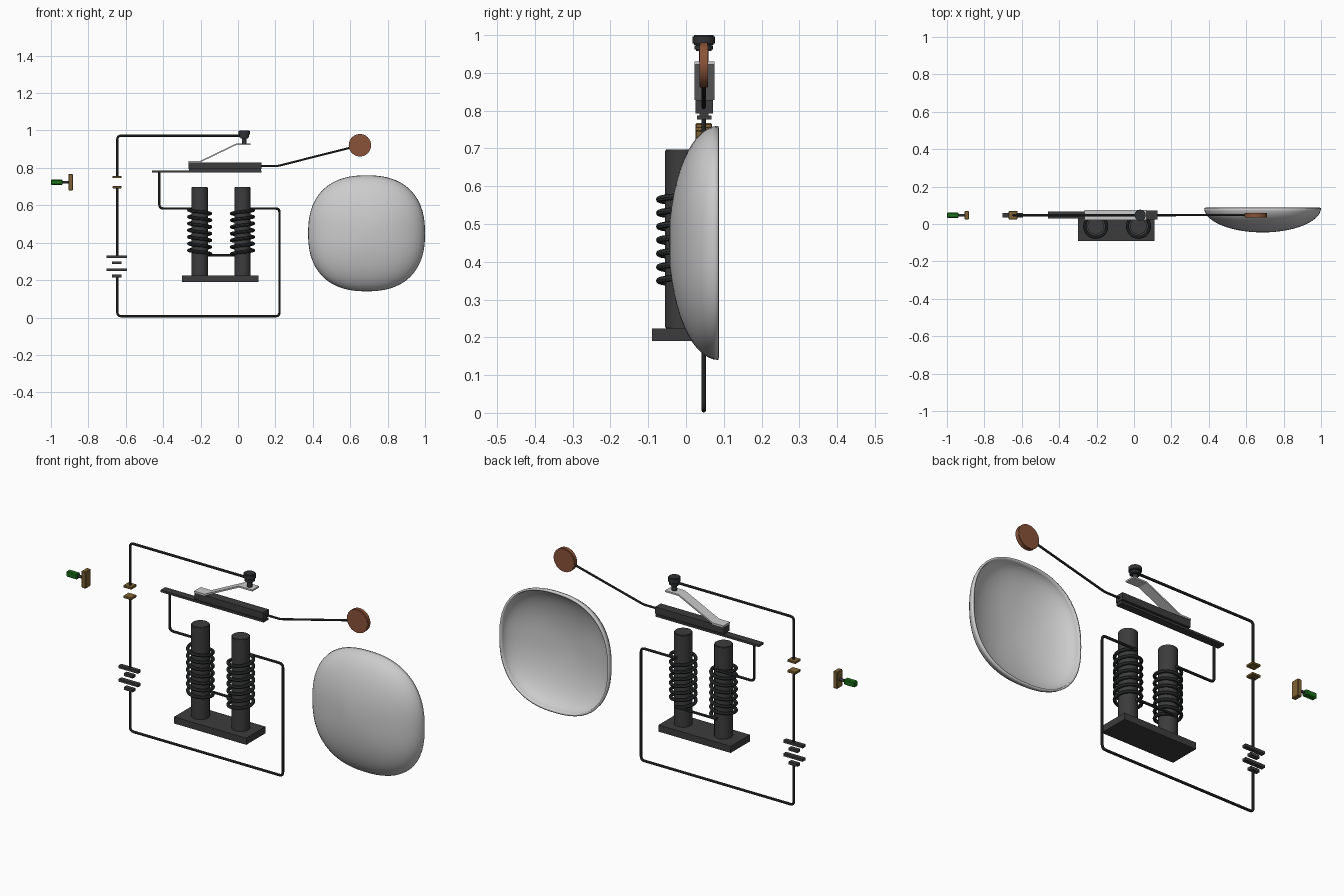
import bpy, bmesh
from math import sin, cos, pi
from mathutils import Vector, Matrix

cube = bpy.data.objects.get("Cube")
if cube:
    bpy.data.objects.remove(cube, do_unlink=True)


def material(name, r, g, b):
    m = bpy.data.materials.new(name)
    m.use_nodes = True
    m.diffuse_color = (r, g, b, 1)
    node = next(n for n in m.node_tree.nodes if n.type == 'BSDF_PRINCIPLED')
    node.inputs["Base Color"].default_value = (r, g, b, 1)
    return m


IRON = material("dark iron", .045, .045, .045)
WIRE = material("black wire", .03, .032, .034)
SILVER = material("pale silver", .6, .6, .6)
COPPER = material("copper brown", .25, .085, .04)
BRASS = material("brass", .22, .13, .035)
GREEN = material("green button", .01, .16, .01)
WY = .047    # depth plane of the circuit
CY = -.012   # depth of the magnet cores
WR = .0065   # wire radius


def finish(name, bm, mat, smooth=False):
    bmesh.ops.recalc_face_normals(bm, faces=bm.faces)
    mesh = bpy.data.meshes.new(name)
    bm.to_mesh(mesh)
    bm.free()
    mesh.materials.append(mat)
    ob = bpy.data.objects.new(name, mesh)
    bpy.context.collection.objects.link(ob)
    if smooth:
        bpy.ops.object.select_all(action='DESELECT')
        ob.select_set(True)
        bpy.context.view_layer.objects.active = ob
        bpy.ops.object.shade_smooth_by_angle(angle=.7)
    return ob


def box(name, x, y, z, mat, bevel=0):
    """Box from its (low, high) limits on each axis."""
    bm = bmesh.new()
    bmesh.ops.create_cube(bm, size=1)
    for v in bm.verts:
        v.co = [(a + b) / 2 + c * (b - a) for c, (a, b) in zip(v.co, (x, y, z))]
    if bevel:
        bmesh.ops.bevel(bm, geom=bm.edges[:], offset=bevel, segments=1, affect='EDGES')
    return finish(name, bm, mat)


def cylinder(name, centre, radius, length, mat, axis='Z', sides=32, bevel=0):
    bm = bmesh.new()
    bmesh.ops.create_cone(bm, cap_ends=True, segments=sides, radius1=radius,
                          radius2=radius, depth=length)
    if bevel:
        rims = [e for e in bm.edges if abs(e.verts[0].co.z - e.verts[1].co.z) < 1e-5]
        bmesh.ops.bevel(bm, geom=rims, offset=bevel, segments=2, affect='EDGES')
    turn = {'X': Matrix.Rotation(pi / 2, 3, 'Y'), 'Y': Matrix.Rotation(pi / 2, 3, 'X'),
            'Z': Matrix.Identity(3)}[axis]
    for v in bm.verts:
        v.co = turn @ v.co + Vector(centre)
    return finish(name, bm, mat, True)


def tube(name, points, radius, mat, sides=8):
    """Sweep a round section along 3D points."""
    pts = [Vector(p) for p in points]
    bm = bmesh.new()
    rings = []
    for i, p in enumerate(pts):
        t = (pts[min(i + 1, len(pts) - 1)] - pts[max(i - 1, 0)]).normalized()
        # Horizontal helix turns and plane paths each need a stable side vector
        up = Vector((0, 0, 1)) if "coil" in name else Vector((0, 1, 0))
        a = t.cross(up).normalized()
        b = t.cross(a)
        rings.append([bm.verts.new(p + radius * (a * cos(2 * pi * k / sides)
                     + b * sin(2 * pi * k / sides))) for k in range(sides)])
    for r, s in zip(rings, rings[1:]):
        for k in range(sides):
            n = (k + 1) % sides
            bm.faces.new((r[k], r[n], s[n], s[k]))
    bm.faces.new(rings[0])
    bm.faces.new(rings[-1])
    return finish(name, bm, mat, True)


def wire(name, corners, bend=.02):
    """Wire in the circuit plane with rounded corners."""
    c = [Vector((x, WY, z)) for x, z in corners]
    path = [c[0]]
    for a, b, d in zip(c, c[1:], c[2:]):
        p = b + (a - b).normalized() * bend
        q = b + (d - b).normalized() * bend
        for k in range(5):
            t = k / 4
            path.append(p * (1 - t) ** 2 + b * 2 * t * (1 - t) + q * t * t)
    path.append(c[-1])
    return tube(name, path, WR, WIRE)


# Electromagnet: yoke plate, two cores, two coils joined at the bottom
XL, XR = -.205, .024
COIL_R, TURNS, Z0, Z1 = .059, 7, .332, .583
box("yoke_plate", (-.3, .11), (-.09, .066), (.19, .224), IRON)
for side, x, spin in (("right", XL, 1), ("left", XR, -1)):
    cylinder(side + "_core", (x, CY, .46), .0435, .475, IRON, sides=40, bevel=.003)
    steps = TURNS * 28
    helix = [(x + spin * COIL_R * sin(2 * pi * TURNS * i / steps),
              CY + COIL_R * cos(2 * pi * TURNS * i / steps),
              Z0 + (Z1 - Z0) * i / steps) for i in range(steps + 1)]
    tube(side + "_coil", helix, .0085, WIRE)

# Circuit wires
wire("coil_link_wire", [(XL, Z0), (XR, Z0)])
wire("armature_wire", [(-.42, .778), (-.42, Z1), (XL, Z1)])
wire("return_wire", [(XR, Z1), (.222, Z1), (.222, .0075), (-.645, .0075), (-.645, .222)])
wire("contact_wire", [(.033, .972), (-.645, .972), (-.645, .75)])
wire("battery_wire", [(-.645, .695), (-.645, .325)])

# Battery plates, alternately long and short
for i, (z, half) in enumerate(((.325, .055), (.293, .025), (.256, .055), (.222, .025))):
    box(f"battery_plate_{i + 1}", (-.648 - half, -.648 + half), (WY - .011, WY + .011),
        (z - .007, z + .007), IRON)

# Switch contacts and push button
for name, z in (("upper_contact", .751), ("lower_contact", .697)):
    box(name, (-.67, -.623), (WY - .022, WY + .022), (z - .006, z + .006), BRASS, .002)
box("button_contact", (-.907, -.883), (WY - .022, WY + .022), (.68, .767), BRASS, .003)
cylinder("button_stem", (-.92, WY, .723), .007, .05, WIRE, 'X', 12)
box("button_cap", (-1, -.938), (WY - .014, WY + .014), (.709, .737), GREEN, .004)

# Armature: spring plate, spacer and iron block
box("spring_plate", (-.46, .125), (.029, .067), (.776, .787), IRON)
box("armature_spacer", (-.262, .122), (.036, .06), (.787, .794), IRON)
box("armature_block", (-.265, .125), (.025, .071), (.793, .828), IRON)

# Bent contact strip
bm = bmesh.new()
outline = [(-.265, .828), (-.205, .828), (-.01, .922), (.066, .922)]
outline += [(x, z + .008) for x, z in reversed(outline)]
face = bm.faces.new([bm.verts.new((x, .022, z)) for x, z in outline])
ext = bmesh.ops.extrude_face_region(bm, geom=[face])
for v in ext["geom"]:
    if isinstance(v, bmesh.types.BMVert):
        v.co.y = .076
finish("contact_strip", bm, SILVER)

# Contact screw
cylinder("screw_tip", (.033, WY, .95), .0125, .045, WIRE, sides=16)
cylinder("screw_collar", (.033, WY, .967), .025, .018, WIRE, sides=16, bevel=.004)
cylinder("screw_head", (.033, WY, .987), .03, .026, WIRE, sides=16, bevel=.004)

# Hammer arm and disc
tube("hammer_arm", [(.11, WY, .809), (.2, WY, .809), (.22, WY, .812), (.62, WY, .913)],
     .0055, WIRE)
cylinder("hammer_disc", (.652, WY, .921), .06, .023, COPPER, 'Y', 40, .002)

# Gong: shallow bowl with a rounded-square outline, open at the back
bm = bmesh.new()
SEG, ROWS, POWER = 64, 14, 2.4
apex = bm.verts.new((.6875, -.045, .45))
rows = []
for j in range(1, ROWS + 1):
    a = pi / 2 * j / ROWS
    ring = []
    for k in range(SEG):
        t = 2 * pi * k / SEG
        c, s = cos(t), sin(t)
        grow = (abs(c) ** POWER + abs(s) ** POWER) ** (-1 / POWER)
        r = sin(a) * grow
        ring.append(bm.verts.new((.6875 + .3125 * r * c, .086 - .131 * cos(a),
                                  .45 + .31 * r * s)))
    rows.append(ring)
for k in range(SEG):
    n = (k + 1) % SEG
    bm.faces.new((apex, rows[0][k], rows[0][n]))
    for r, q in zip(rows, rows[1:]):
        bm.faces.new((r[k], q[k], q[n], r[n]))
gong = finish("gong", bm, SILVER, True)
# Thicken toward the hollow, whichever way the normals were settled
outward = gong.data.polygons[0].normal.y < 0
shell = gong.modifiers.new("thickness", 'SOLIDIFY')
shell.thickness = .01
shell.offset = -1 if outward else 1
